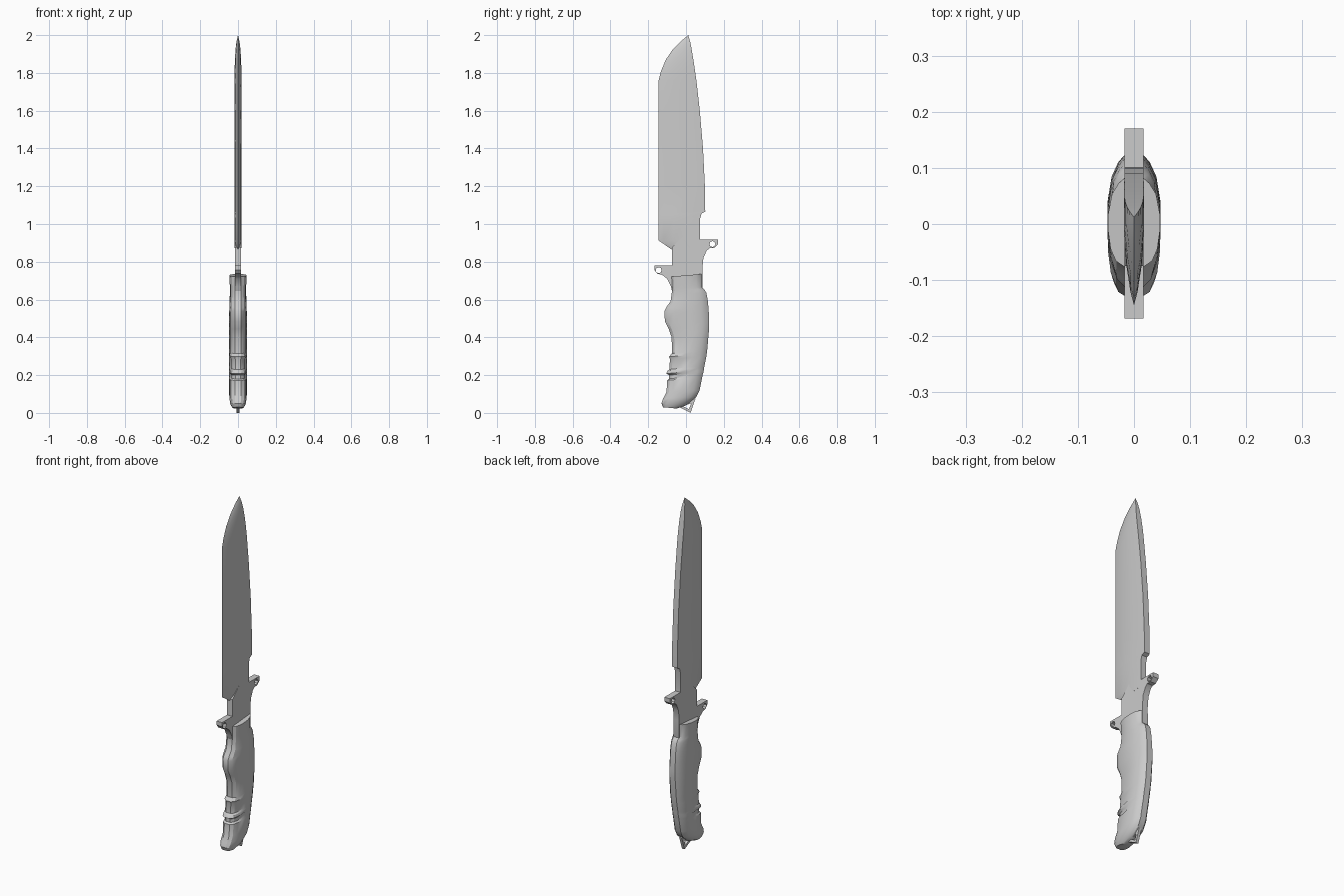
import bpy, bmesh
from mathutils import Vector

cube = bpy.data.objects.get("Cube")
if cube:
    bpy.data.objects.remove(cube, do_unlink=True)

steel = bpy.data.materials.new("plain grey")
steel.use_nodes = True
grey = (0.6, 0.6, 0.6, 1)
steel.diffuse_color = grey
steel.node_tree.nodes["Principled BSDF"].inputs["Base Color"].default_value = grey


def finish(obj, angle):
    obj.data.materials.append(steel)
    bpy.ops.object.select_all(action="DESELECT")
    obj.select_set(True)
    bpy.context.view_layer.objects.active = obj
    bpy.ops.object.shade_smooth_by_angle(angle=angle)


def loft(name, stations, section, angle):
    """Skin rings that run from a front point to a back point (y, z).
    section holds (share of depth, share of half width)."""
    bm = bmesh.new()
    rings = []
    for fy, fz, by, bz, width, front_width in stations:
        front, back = Vector((0, fy, fz)), Vector((0, by, bz))
        sides = []
        for s in (1, -1):
            row = []
            for t, w in section:
                p = front.lerp(back, t)
                p.x = s * w * (front_width if t < 0.45 else width)
                row.append(bm.verts.new(p))
            sides.append(row)
        rings.append(sides[0] + sides[1][::-1])
    for a, b in zip(rings, rings[1:]):
        for i in range(len(a)):
            j = (i + 1) % len(a)
            bm.faces.new((a[i], a[j], b[j], b[i]))
    bm.faces.new(rings[0])
    bm.faces.new(rings[-1])
    bmesh.ops.remove_doubles(bm, verts=bm.verts, dist=0.0004)
    bmesh.ops.recalc_face_normals(bm, faces=bm.faces)
    mesh = bpy.data.meshes.new(name)
    bm.to_mesh(mesh)
    bm.free()
    obj = bpy.data.objects.new(name, mesh)
    bpy.context.collection.objects.link(obj)
    finish(obj, angle)


def ring_hole(y, z, r):
    return [(y + r * c, z + r * s) for c, s in
            [(1, 0), (.7, .7), (0, 1), (-.7, .7), (-1, 0), (-.7, -.7), (0, -1), (.7, -.7)]]


def plate(name, loops, half):
    """Extruded side profile; loops after the first are holes."""
    curve = bpy.data.curves.new(name, "CURVE")
    curve.dimensions = "2D"
    curve.fill_mode = "BOTH"
    curve.extrude = half
    for loop in loops:
        spline = curve.splines.new("POLY")
        spline.points.add(len(loop) - 1)
        for point, (y, z) in zip(spline.points, loop):
            point.co = (y, z, 0, 1)
        spline.use_cyclic_u = True
    obj = bpy.data.objects.new(name, curve)
    bpy.context.collection.objects.link(obj)
    bpy.ops.object.select_all(action="DESELECT")
    obj.select_set(True)
    bpy.context.view_layer.objects.active = obj
    bpy.ops.object.convert(target="MESH")
    obj = bpy.context.object
    for v in obj.data.vertices:
        y, z, x = v.co
        v.co = (x, y, z)
    finish(obj, 0.5)


# Blade: wedge section, thin cutting edge in front, flat spine behind
blade_section = [(0, 0), (0.12, 0.35), (0.35, 0.75), (0.65, 1), (1, 0.95)]
blade = [(-.075, .865, .075, .88), (-.145, .912, .075, .915), (-.145, 1.03, .075, 1.03),
         (-.145, 1.055, .082, 1.055), (-.145, 1.065, .102, 1.065), (-.145, 1.2, .1, 1.2),
         (-.145, 1.4, .09, 1.4), (-.145, 1.6, .073, 1.6), (-.145, 1.76, .055, 1.76),
         (-.132, 1.81, .048, 1.81), (-.107, 1.87, .039, 1.87), (-.07, 1.925, .03, 1.925),
         (-.03, 1.965, .022, 1.965), (.012, 2, .012, 2)]
thick = [.018] * 10 + [.0165, .013, .008, 0]
loft("blade", [s + (w, w) for s, w in zip(blade, thick)], blade_section, 0.4)

# Tang with the two pierced guard lugs
tang = [(-.075, .875), (-.075, .78), (-.168, .78), (-.168, .757), (-.152, .737), (-.125, .73),
        (-.1, .71), (-.08, .67), (-.068, .62), (0, .5), (.07, .6), (.088, .66), (.086, .76),
        (.092, .82), (.11, .86), (.125, .872), (.148, .873), (.17, .893), (.17, .917),
        (.075, .917), (.075, .93), (-.02, .93)]
plate("tang_and_guard", [tang, ring_hole(-.145, .755, .016), ring_hole(.14, .894, .016)], .0172)

# Handle: contoured grip with a finger swell and front grooves
grip_section = [(0, .35), (.07, .7), (.2, .9), (.4, 1), (.6, 1), (.82, .85), (.94, .6), (1, .36)]
grip = [(-.122, .03, -.05, .023, .028, .028), (-.13, .05, .0, .04, .04, .04),
        (-.122, .075, .055, .085, .046, .046), (-.103, .11, .072, .12, .047, .046),
        (-.1, .172, .086, .19, .047, .046), (-.09, .18, .088, .2, .047, .04),
        (-.09, .2, .092, .215, .047, .04), (-.105, .208, .094, .225, .047, .047),
        (-.098, .222, .096, .24, .047, .046), (-.088, .23, .098, .25, .047, .041),
        (-.085, .285, .107, .295, .047, .041), (-.09, .298, .109, .31, .047, .046),
        (-.074, .315, .112, .33, .047, .043), (-.076, .4, .119, .41, .047, .043),
        (-.092, .445, .123, .45, .047, .043), (-.112, .485, .123, .48, .047, .043),
        (-.114, .54, .122, .51, .047, .044), (-.104, .56, .12, .54, .046, .046),
        (-.082, .59, .116, .59, .045, .044), (-.076, .63, .108, .635, .043, .043),
        (-.074, .65, .098, .652, .043, .043), (-.074, .665, .084, .665, .043, .043),
        (-.077, .722, .082, .735, .046, .046)]
loft("handle_grip", grip, grip_section, 0.5)

# Lanyard loop under the pommel
plate("lanyard_loop", [[(-.045, .035), (.024, 0), (.05, .075), (0, .1)],
                       [(-.016, .036), (.016, .019), (.027, .05)]], .008)
